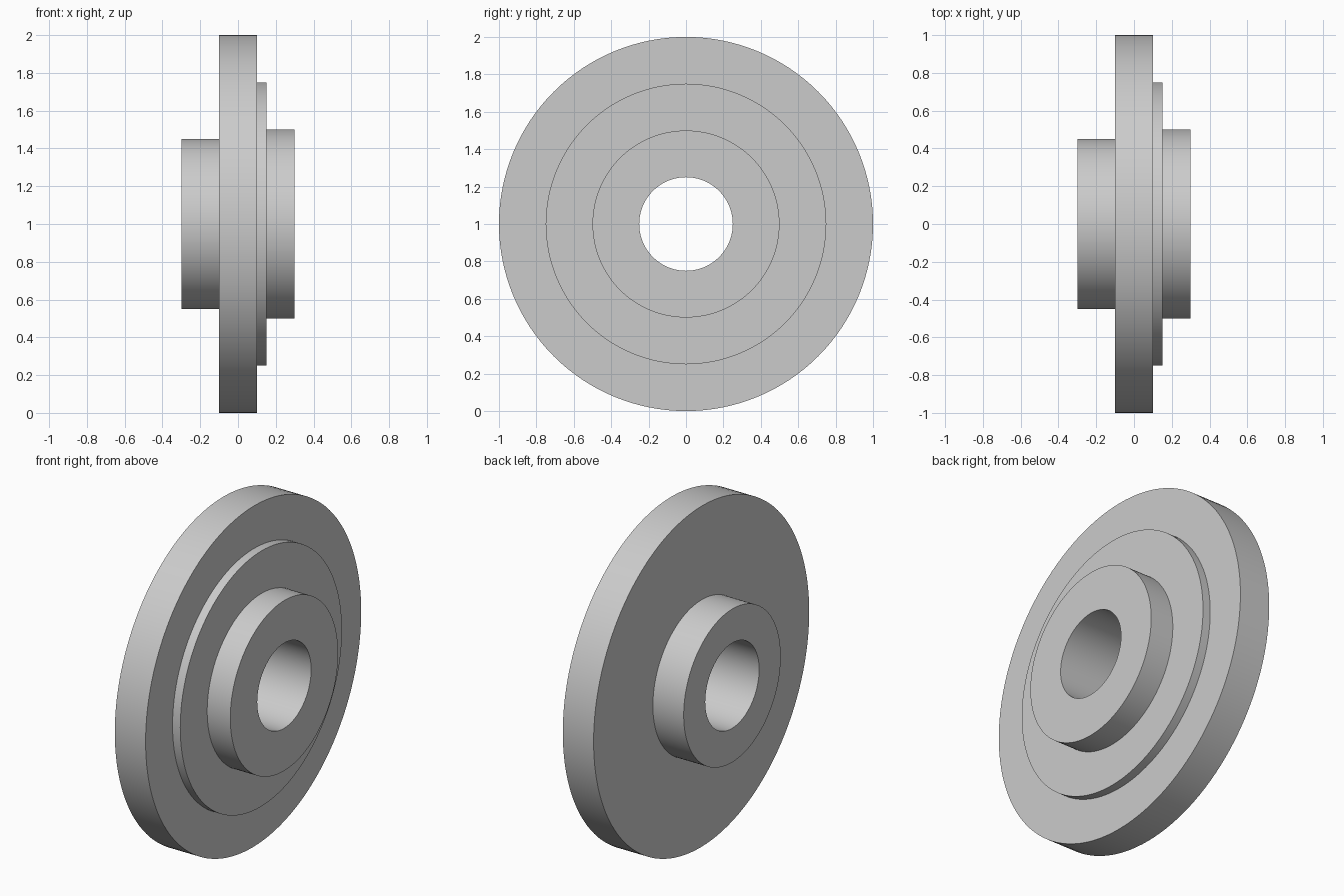
import bpy
import bmesh
from math import cos, sin, tau

cube = bpy.data.objects.get("Cube")
if cube:
    bpy.data.objects.remove(cube, do_unlink=True)

SEGMENTS = 128
AXIS_HEIGHT = 1.0

# Plain grey metal
grey = bpy.data.materials.new("grey metal")
grey.use_nodes = True
grey.diffuse_color = (0.6, 0.6, 0.6, 1)
grey.node_tree.nodes["Principled BSDF"].inputs["Base Color"].default_value = grey.diffuse_color


def lathe(name, profile):
    """Turn a closed profile of (x, radius) points around the x axis."""
    bm = bmesh.new()
    rings = []
    for i in range(SEGMENTS):
        a = tau * i / SEGMENTS
        rings.append([bm.verts.new((x, r * cos(a), r * sin(a))) for x, r in profile])
    n = len(profile)
    for i in range(SEGMENTS):
        a, b = rings[i], rings[(i + 1) % SEGMENTS]
        for j in range(n):
            k = (j + 1) % n
            bm.faces.new((a[j], a[k], b[k], b[j]))
    bmesh.ops.recalc_face_normals(bm, faces=bm.faces)
    mesh = bpy.data.meshes.new(name)
    bm.to_mesh(mesh)
    bm.free()
    mesh.materials.append(grey)
    obj = bpy.data.objects.new(name, mesh)
    bpy.context.collection.objects.link(obj)
    return obj


# Flange: rear hub, wide disc, raised step and front hub around one bore
flange = lathe("stepped_flange", [
    (-0.3, 0.25), (-0.3, 0.45),
    (-0.1, 0.45), (-0.1, 1.0),
    (0.1, 1.0), (0.1, 0.75),
    (0.15, 0.75), (0.15, 0.5),
    (0.3, 0.5), (0.3, 0.25),
])
flange.location.z = AXIS_HEIGHT

# Smooth round walls, sharp rims
bpy.ops.object.select_all(action="DESELECT")
flange.select_set(True)
bpy.context.view_layer.objects.active = flange
bpy.ops.object.shade_smooth_by_angle()
